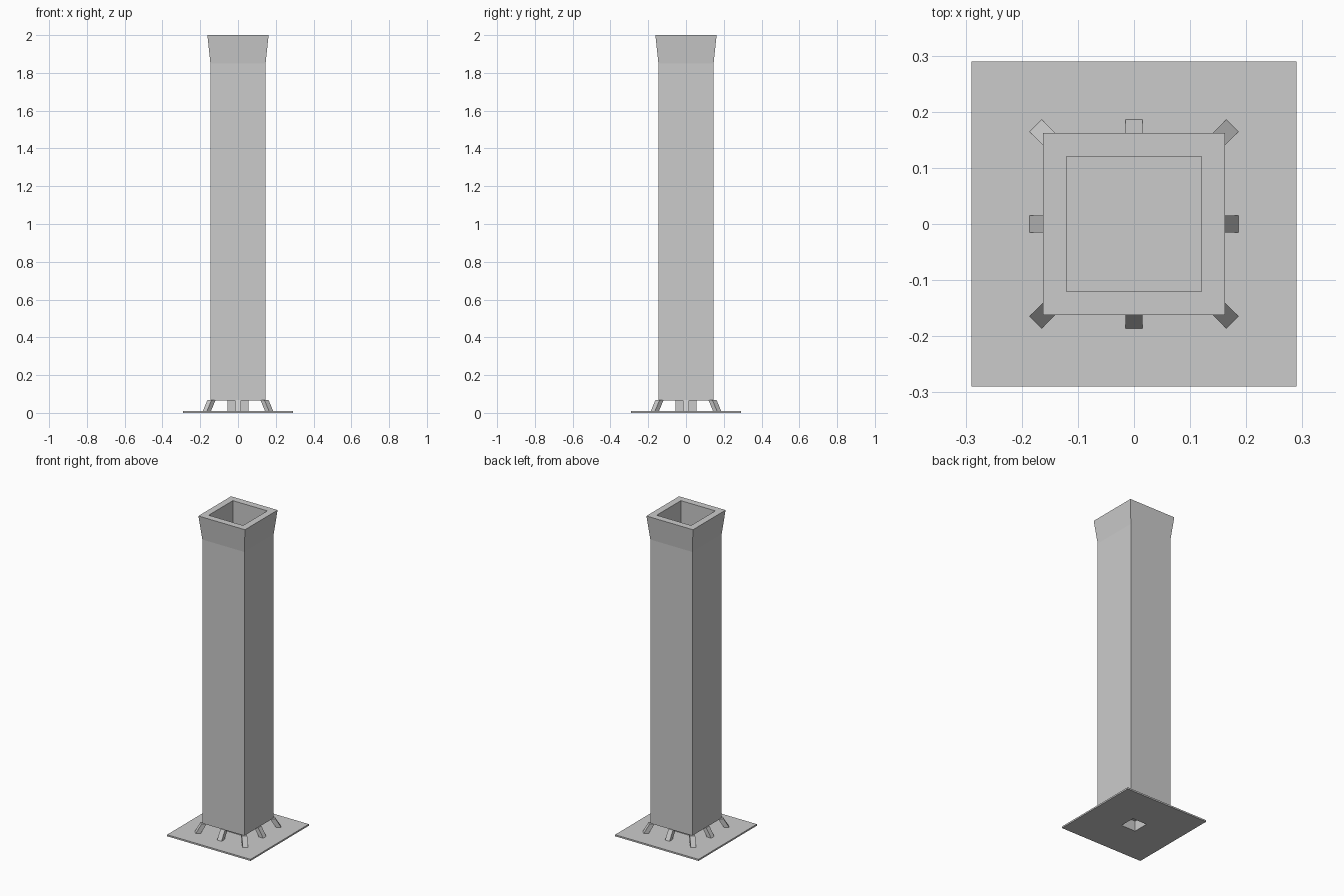
import bpy
import bmesh
from math import pi
from mathutils import Matrix

if "Cube" in bpy.data.objects:
    bpy.data.objects.remove(bpy.data.objects["Cube"], do_unlink=True)

GREY = (0.6, 0.6, 0.6, 1.0)
grey = bpy.data.materials.new("plain grey")
grey.use_nodes = True
grey.diffuse_color = GREY
grey.node_tree.nodes["Principled BSDF"].inputs["Base Color"].default_value = GREY


def finish(name, bm):
    bmesh.ops.recalc_face_normals(bm, faces=bm.faces)
    mesh = bpy.data.meshes.new(name)
    bm.to_mesh(mesh)
    bm.free()
    mesh.materials.append(grey)
    obj = bpy.data.objects.new(name, mesh)
    bpy.context.collection.objects.link(obj)
    return obj


def square_loft(name, profile, closed=False):
    """Sweep (half width, height) pairs around a square; cap or close the ends."""
    bm = bmesh.new()
    rings = [[bm.verts.new((sx * r, sy * r, z))
              for sx, sy in ((-1, -1), (1, -1), (1, 1), (-1, 1))]
             for r, z in profile]
    pairs = list(zip(rings, rings[1:]))
    if closed:
        pairs.append((rings[-1], rings[0]))
    else:
        bm.faces.new(rings[0])
        bm.faces.new(rings[-1])
    for low, high in pairs:
        for i in range(4):
            j = (i + 1) % 4
            bm.faces.new((low[i], low[j], high[j], high[i]))
    return finish(name, bm)


# Thin base plate with a square socket, and the hollow stub rising from it
HOLE, PLATE_TOP, BODY_BASE = 0.05, 0.01, 0.065
square_loft("base_plate", [(HOLE, 0), (0.29, 0), (0.29, PLATE_TOP), (HOLE, PLATE_TOP)], closed=True)
square_loft("centre_stub", [(HOLE, 0), (0.055, 0.002), (0.055, BODY_BASE), (HOLE, BODY_BASE)], closed=True)

# Tall shaft with a flared mouth and a deep square well
square_loft("shaft", [(0.146, BODY_BASE), (0.146, 1.85), (0.162, 2.0),
                      (0.12, 2.0), (0.12, 0.1)])


def splayed_leg(name, angle, foot):
    """Slanted square strut whose foot ends at the given radius."""
    bm = bmesh.new()
    bmesh.ops.create_cube(bm, size=1)
    for v in bm.verts:
        is_top = v.co.z > 0
        outer = foot - (0.035 if is_top else 0)
        v.co.x = outer - (0 if v.co.x > 0 else 0.03)
        v.co.y *= 0.031
        v.co.z = BODY_BASE + 0.002 if is_top else PLATE_TOP - 0.002
    bm.transform(Matrix.Rotation(angle, 4, "Z"))
    finish(name, bm)


# Ring of eight legs, the diagonal ones set further out under the corners
sides = ("left", "back_left", "back", "back_right",
         "right", "front_right", "front", "front_left")
for i, side in enumerate(sides):
    splayed_leg(side + "_leg", i * pi / 4, 0.249 if i % 2 else 0.187)
